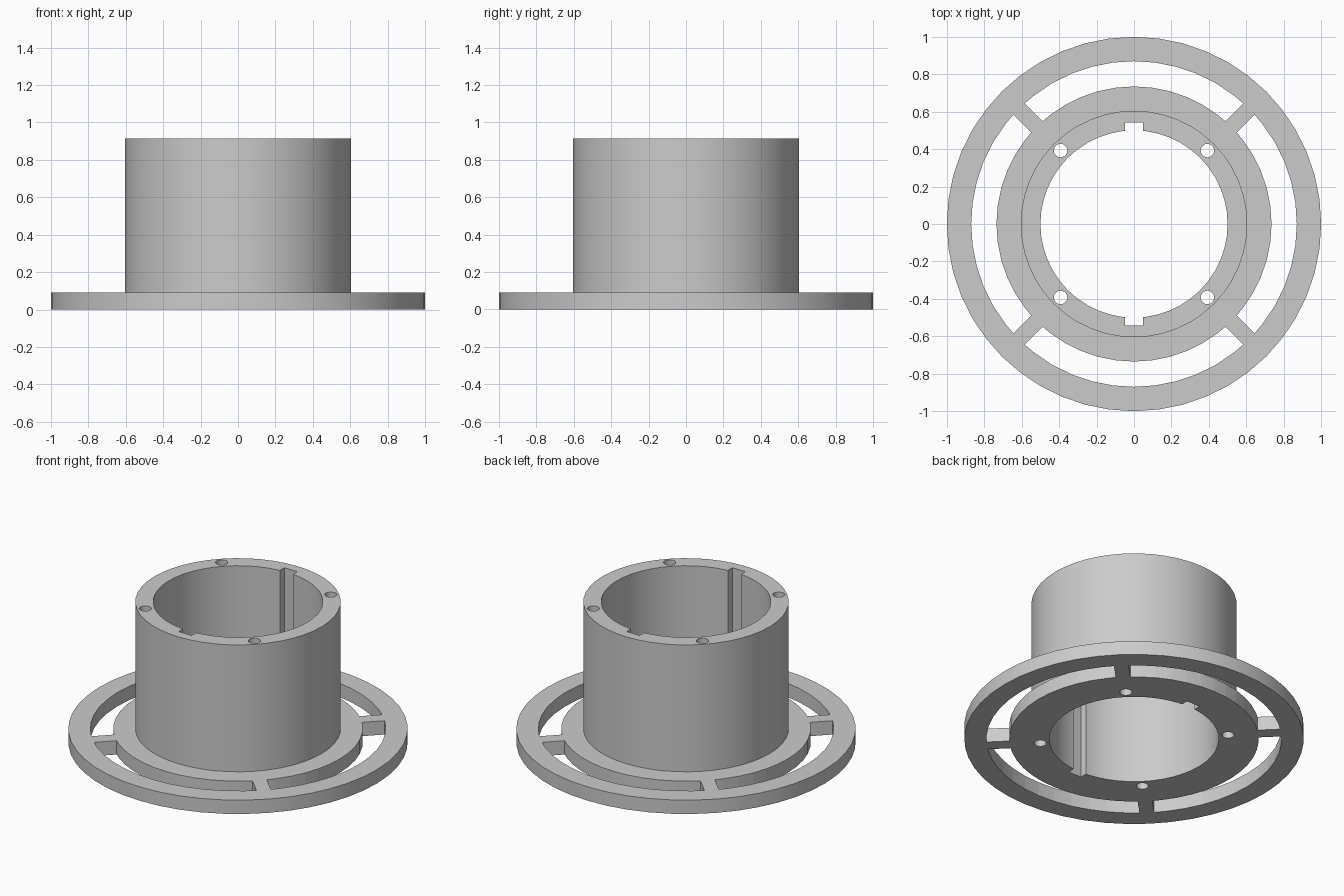
import bpy, bmesh
from math import asin, cos, sin, pi, radians
from mathutils import Matrix, Vector

SEGMENTS = 48
OUTER_R, RING_INNER_R, HUB_R = 1.0, 0.87, 0.735
TUBE_R, BORE_R = 0.605, 0.5
FLANGE_H, HEIGHT = 0.09, 0.915
SPOKE_HALF = 0.043

cube = bpy.data.objects.get("Cube")
if cube:
    bpy.data.objects.remove(cube, do_unlink=True)

grey = bpy.data.materials.new("light grey")
grey.use_nodes = True
grey.diffuse_color = (0.6, 0.6, 0.6, 1)
grey.node_tree.nodes["Principled BSDF"].inputs["Base Color"].default_value = (0.6, 0.6, 0.6, 1)


def make_object(name, bm):
    bmesh.ops.recalc_face_normals(bm, faces=bm.faces)
    mesh = bpy.data.meshes.new(name)
    bm.to_mesh(mesh)
    bm.free()
    obj = bpy.data.objects.new(name, mesh)
    obj.data.materials.append(grey)
    bpy.context.collection.objects.link(obj)
    return obj


def slot_outline(centre):
    """Curved slot between two diagonal spokes, with parallel-sided spoke ends."""
    points = []
    for r, direction in ((HUB_R, 1), (RING_INNER_R, -1)):
        end = pi / 4 - asin(SPOKE_HALF / r)
        angles = [-end] + [radians(7.5 * i) for i in range(-5, 6)] + [end]
        points += [(r * cos(centre + a), r * sin(centre + a)) for a in angles[::direction]]
    return points


def add_prism(bm, outline, low, high):
    face = bm.faces.new([bm.verts.new((x, y, low)) for x, y in outline])
    extruded = bmesh.ops.extrude_face_region(bm, geom=[face])["geom"]
    verts = [v for v in extruded if isinstance(v, bmesh.types.BMVert)]
    bmesh.ops.translate(bm, verts=verts, vec=(0, 0, high - low))


# Flange and tube turned from one stepped section
bm = bmesh.new()
section = [(BORE_R, 0), (OUTER_R, 0), (OUTER_R, FLANGE_H),
           (TUBE_R, FLANGE_H), (TUBE_R, HEIGHT), (BORE_R, HEIGHT)]
verts = [bm.verts.new((r, 0, z)) for r, z in section]
edges = [bm.edges.new((verts[i - 1], verts[i])) for i in range(len(verts))]
bmesh.ops.spin(bm, geom=verts + edges, cent=(0, 0, 0), axis=(0, 0, 1),
               angle=2 * pi, steps=SEGMENTS, use_merge=True)
bmesh.ops.remove_doubles(bm, verts=bm.verts, dist=0.0001)
body = make_object("flanged_tube", bm)

# Cutters: curved slots, screw holes and keyways
bm = bmesh.new()
for i in range(4):
    add_prism(bm, slot_outline(i * pi / 2), -0.1, 0.2)
    diagonal = pi / 4 + i * pi / 2
    place = Matrix.Translation(Vector((cos(diagonal), sin(diagonal), 0)) * 0.555
                               + Vector((0, 0, HEIGHT / 2)))
    bmesh.ops.create_cone(bm, cap_ends=True, segments=24, radius1=0.036,
                          radius2=0.036, depth=HEIGHT + 0.2, matrix=place)
for side in (-1, 1):
    keyway = [(-0.047, side * 0.44), (0.047, side * 0.44),
              (0.047, side * 0.543), (-0.047, side * 0.543)]
    add_prism(bm, keyway, -0.1, HEIGHT + 0.1)
cutter = make_object("opening_cutter", bm)
cutter.hide_render = True

# Cut the openings and finish the shading
cut = body.modifiers.new("openings", 'BOOLEAN')
cut.operation = 'DIFFERENCE'
cut.solver = 'EXACT'
cut.object = cutter
bpy.ops.object.select_all(action='DESELECT')
body.select_set(True)
bpy.context.view_layer.objects.active = body
bpy.ops.object.modifier_apply(modifier=cut.name)
bpy.data.objects.remove(cutter, do_unlink=True)
bpy.ops.object.shade_smooth_by_angle(angle=radians(30))
